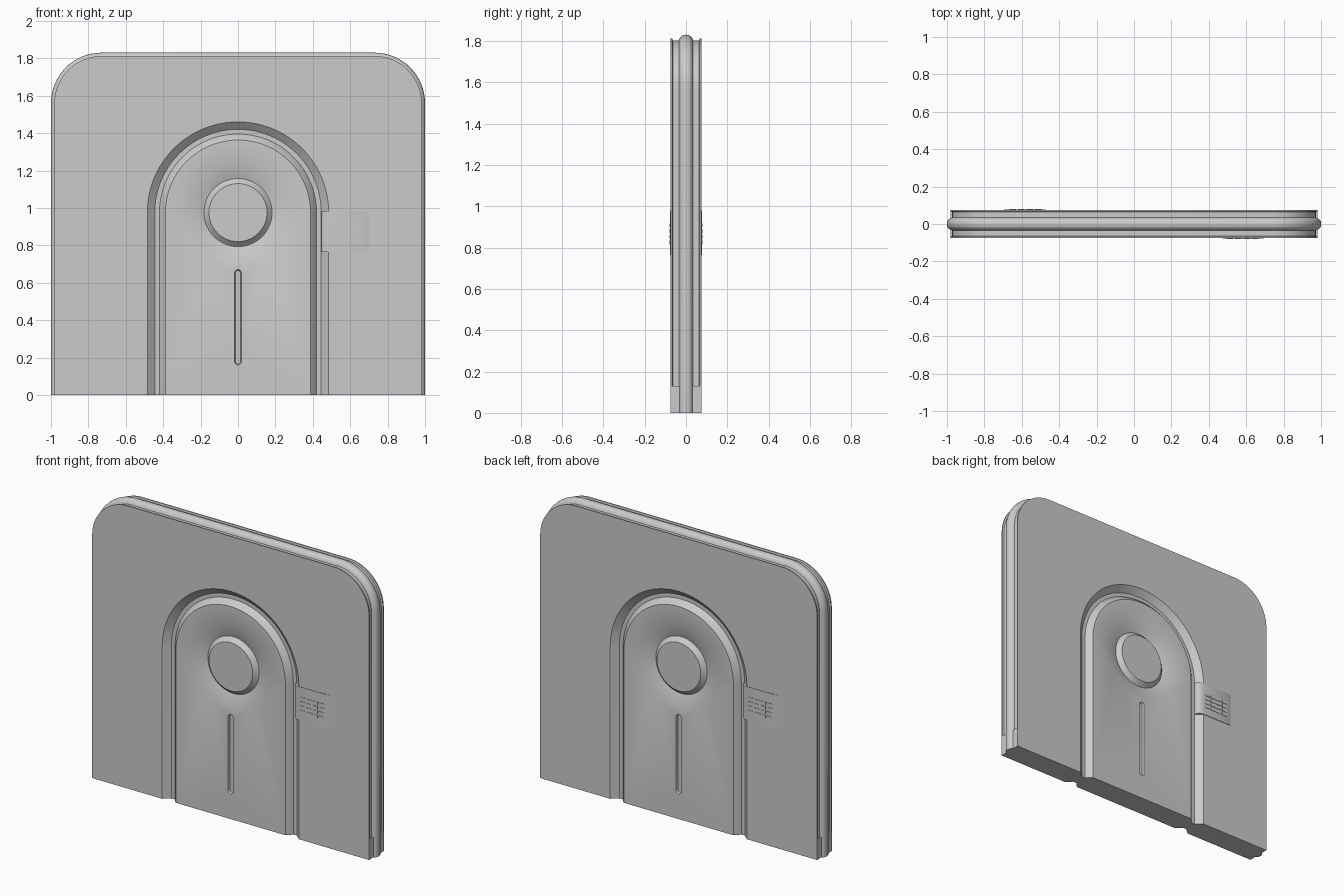
import bpy, bmesh, math
from mathutils import Matrix, Vector

if "Cube" in bpy.data.objects:
    bpy.data.objects.remove(bpy.data.objects["Cube"])

Z0 = 0.975      # height of the arch and disc centre
FACE = -0.075   # y of the front face


def outline(d, y):
    # outer silhouette with rounded top corners, inset by d
    pts = [(-1 + d, y, 0)]
    for cx, a0 in ((-0.73, 180), (0.73, 90)):
        for i in range(17):
            a = math.radians(a0 - 90 * i / 16)
            pts.append((cx + (0.27 - d) * math.cos(a), y, 1.56 + (0.27 - d) * math.sin(a)))
    return pts + [(1 - d, y, 0)]


def arch(r, y):
    pts = [(-r, y, 0)]
    for i in range(49):
        a = math.pi * (1 - i / 48)
        pts.append((r * math.cos(a), y, Z0 + r * math.sin(a)))
    return pts + [(r, y, 0)]


def circle(r, y, n=64):
    return [(r * math.cos(2 * math.pi * i / n), y, Z0 + r * math.sin(2 * math.pi * i / n)) for i in range(n)]


def capsule(r, y, low=0.178, high=0.652):
    pts = []
    for cz, a0 in ((high, 0), (low, 180)):
        for i in range(13):
            a = math.radians(a0 + 15 * i)
            pts.append((r * math.cos(a), y, cz + r * math.sin(a)))
    return pts


def finish(bm, name):
    bmesh.ops.recalc_face_normals(bm, faces=bm.faces[:])
    me = bpy.data.meshes.new(name)
    bm.to_mesh(me)
    bm.free()
    ob = bpy.data.objects.new(name, me)
    bpy.context.collection.objects.link(ob)
    bpy.ops.object.select_all(action='DESELECT')
    ob.select_set(True)
    bpy.context.view_layer.objects.active = ob
    bpy.ops.object.shade_smooth_by_angle(angle=math.radians(25))
    return ob


def strips(bm, rings, closed):
    # quads between successive point rings; returns vertex rings
    vs = [[bm.verts.new(p) for p in r] for r in rings]
    for a, b in zip(vs, vs[1:]):
        n = len(a)
        for i in range(n if closed else n - 1):
            j = (i + 1) % n
            bm.faces.new((a[i], a[j], b[j], b[i]))
    return vs


def fill(bm, *loops):
    # flat fill of an outer loop with optional holes
    edges = []
    for lp in loops:
        for a, b in zip(lp, lp[1:] + lp[:1]):
            edges.append(bm.edges.get((a, b)) or bm.edges.new((a, b)))
    bmesh.ops.triangle_fill(bm, use_beauty=True, use_dissolve=False, edges=edges, normal=Vector((0, -1, 0)))


# main panel: front half, then a half-turn copy
bm = bmesh.new()
rim = [(0, 0), (-0.012, 0.001), (-0.022, 0.006), (-0.03, 0.016), (-0.034, 0.028),
       (-0.064, 0.028), (-0.067, 0.018), (FACE, 0.018)]
edge = strips(bm, [outline(d, y) for y, d in rim], False)
groove = strips(bm, [arch(r, y) for r, y in
                     ((0.485, FACE), (0.445, -0.04), (0.42, -0.04), (0.412, -0.052), (0.388, FACE))], False)
dish = strips(bm, [circle(r, y) for r, y in
                   ((0.273, FACE), (0.182, -0.045), (0.176, -0.05), (0.155, -0.072))], True)
slot = strips(bm, [capsule(r, y) for r, y in ((0.018, FACE), (0.013, -0.06))], True)
fill(bm, edge[-1] + groove[0][::-1])
fill(bm, groove[-1], dish[0], slot[0])
bm.faces.new(dish[-1])
bm.faces.new(slot[-1])
half = bmesh.ops.duplicate(bm, geom=bm.verts[:] + bm.edges[:] + bm.faces[:])['geom']
bmesh.ops.rotate(bm, verts=[g for g in half if isinstance(g, bmesh.types.BMVert)],
                 cent=(0, 0, 0), matrix=Matrix.Rotation(math.pi, 3, 'Z'))
bmesh.ops.remove_doubles(bm, verts=bm.verts[:], dist=1e-5)
bmesh.ops.triangle_fill(bm, use_beauty=True, edges=[e for e in bm.edges if e.is_boundary],
                        normal=Vector((0, 0, -1)))
finish(bm, "door_panel")


def box(bm, x0, x1, y0, y1, z0, z1):
    m = Matrix.Translation(((x0 + x1) / 2, (y0 + y1) / 2, (z0 + z1) / 2)) @ \
        Matrix.Diagonal((x1 - x0, y1 - y0, z1 - z0, 1))
    bmesh.ops.create_cube(bm, size=1, matrix=m)


# foot blocks closing the rim grooves at the bottom
bm = bmesh.new()
for sx in (-1, 1):
    for sy in (-1, 1):
        xs, ys = sorted((sx * 0.95, sx * 0.982)), sorted((sy * 0.03, sy * 0.0745))
        box(bm, *xs, *ys, 0, 0.13)
finish(bm, "foot_blocks")

# control plate wrapping over the groove edge, with a grid of keys, on both sides
wrap = [(0.445, -0.03), (0.446, -0.055), (0.453, -0.067), (0.466, -0.075), (0.485, -0.078),
        (0.69, -0.078), (0.70, -0.074), (0.70, -0.07), (0.50, -0.07), (0.50, -0.03)]
for side, turn in (("front", 0), ("back", math.pi)):
    bm = bmesh.new()
    ends = strips(bm, [[(x, y, z) for x, y in wrap] for z in (0.765, 0.98)], True)
    for ring in ends:
        bm.faces.new(ring)
    finish(bm, side + "_control_plate").rotation_euler.z = turn

    bm = bmesh.new()
    for c in range(4):
        for r in range(4):
            x, z = 0.495 + c * 0.045, 0.815 + r * 0.028
            box(bm, x, x + 0.036, -0.0805, -0.077, z, z + 0.018)
    finish(bm, side + "_keys").rotation_euler.z = turn
